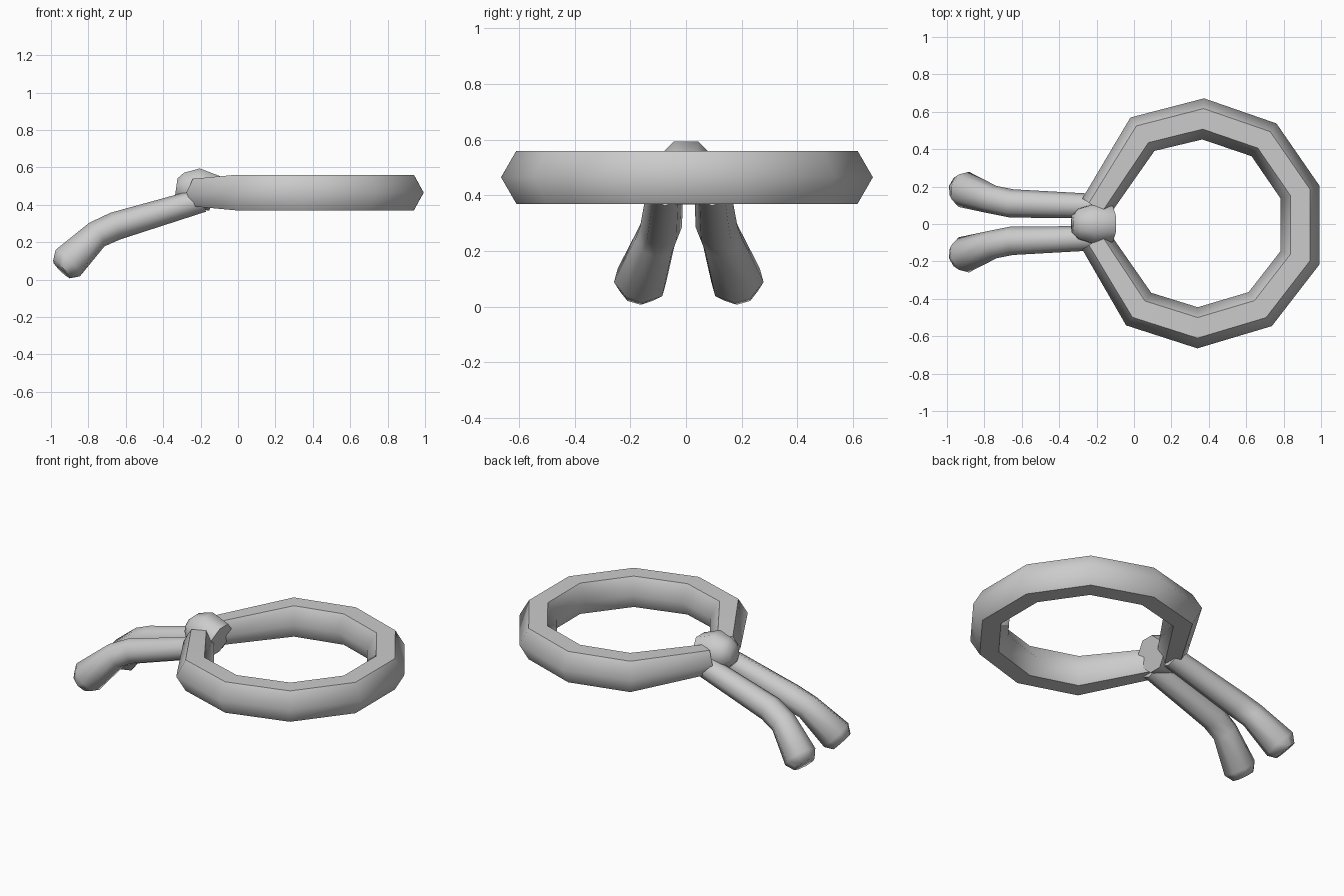
import bpy, bmesh, math
from mathutils import Vector

if "Cube" in bpy.data.objects:
    bpy.data.objects.remove(bpy.data.objects["Cube"])


def sweep(name, path, sides, phase=0.0, angle=60):
    """Closed-end tube through (x, y, z, radius) points."""
    pts = [Vector(p[:3]) for p in path]
    bm = bmesh.new()
    rings = []
    for i, p in enumerate(pts):
        t = Vector()
        if i > 0:
            t += (p - pts[i - 1]).normalized()
        if i < len(pts) - 1:
            t += (pts[i + 1] - p).normalized()
        t.normalize()
        side = t.cross(Vector((0, 0, 1))).normalized()
        up = side.cross(t)
        r = path[i][3]
        ring = []
        for k in range(sides):
            a = phase + 2 * math.pi * k / sides
            ring.append(bm.verts.new(p + side * r * math.cos(a) + up * r * math.sin(a)))
        rings.append(ring)
    for a, b in zip(rings, rings[1:]):
        for k in range(sides):
            n = (k + 1) % sides
            bm.faces.new((a[k], a[n], b[n], b[k]))
    bm.faces.new(rings[0])
    bm.faces.new(rings[-1])
    bmesh.ops.recalc_face_normals(bm, faces=bm.faces)
    mesh = bpy.data.meshes.new(name)
    bm.to_mesh(mesh)
    bm.free()
    ob = bpy.data.objects.new(name, mesh)
    bpy.context.collection.objects.link(ob)
    bpy.ops.object.select_all(action='DESELECT')
    ob.select_set(True)
    bpy.context.view_layer.objects.active = ob
    bpy.ops.object.shade_smooth_by_angle(angle=math.radians(angle))
    return ob


# Hexagonal band, its two narrowed ends meeting inside the knot
Z = 0.465
band = [(-0.205, 0.09, Z, 0.085), (0.045, 0.48, Z, 0.11), (0.37, 0.562, Z, 0.11),
        (0.695, 0.45, Z, 0.11), (0.888, 0.17, Z, 0.11), (0.888, -0.18, Z, 0.11),
        (0.675, -0.455, Z, 0.11), (0.34, -0.555, Z, 0.11), (0.025, -0.455, Z, 0.11),
        (-0.205, -0.09, Z, 0.085)]
sweep("head_band", band, 6)

# Faceted knot
knot = [(-0.33, 0, 0.495, 0.05), (-0.295, 0, 0.49, 0.088), (-0.22, 0, 0.49, 0.114),
        (-0.125, 0, 0.46, 0.105)]
sweep("knot", knot, 8, math.pi / 8)

# Two drooping tails, flaring at the rounded tips
tail = [(-0.19, 0.095, 0.425, 0.065), (-0.655, 0.11, 0.286, 0.076),
        (-0.755, 0.13, 0.24, 0.076), (-0.91, 0.185, 0.088, 0.098),
        (-0.944, 0.193, 0.054, 0.066)]
for label, s, shift in (("tail_left", 1, 0), ("tail_right", -1, 0.02)):
    sweep(label, [(x, s * y + shift, z, r) for x, y, z, r in tail], 8, 0)
